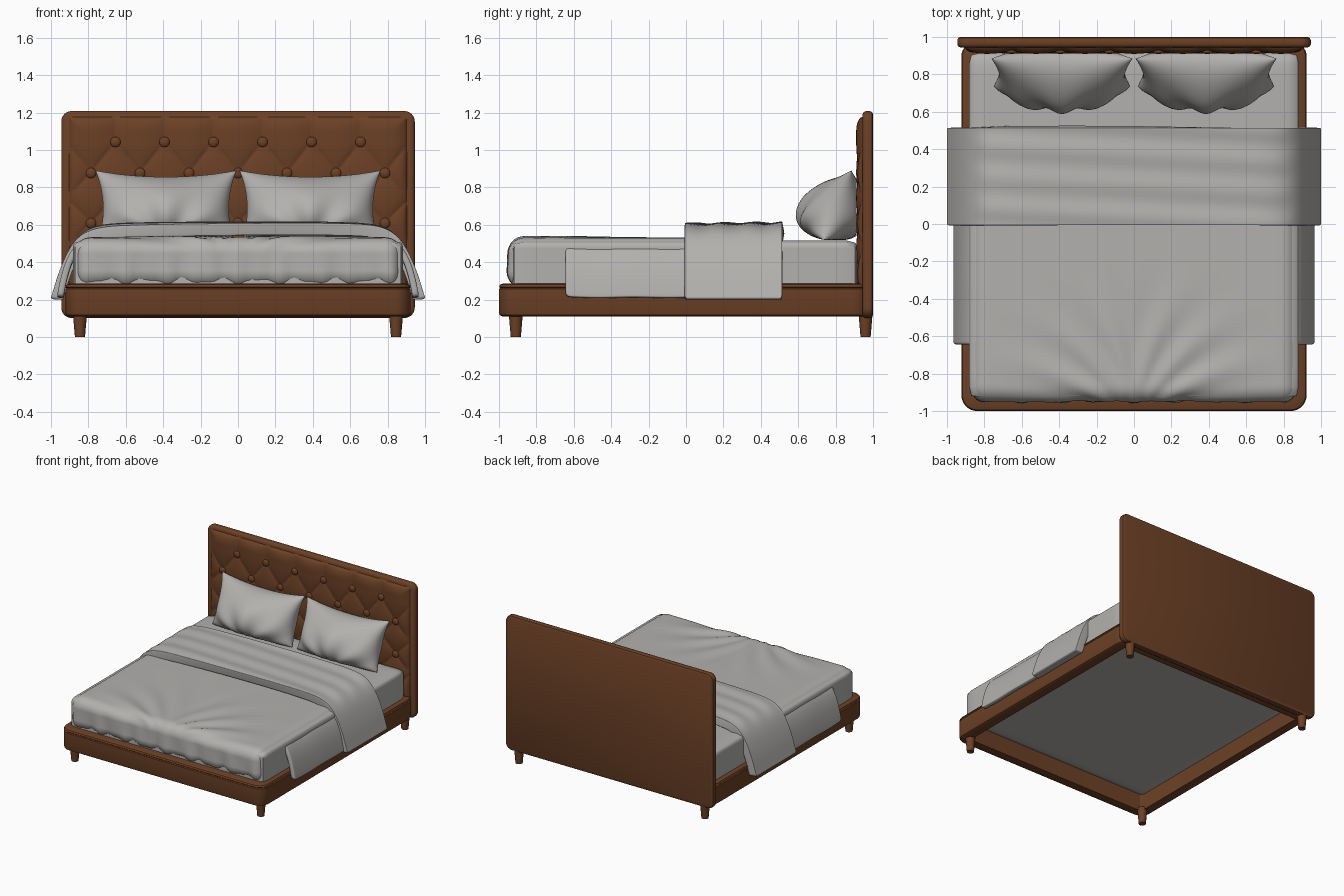
import bpy, bmesh, math
from math import sin, cos, pi, exp
from mathutils import Vector, Matrix

if "Cube" in bpy.data.objects:
    bpy.data.objects.remove(bpy.data.objects["Cube"])


def material(name, rgb):
    m = bpy.data.materials.new(name)
    m.use_nodes = True
    m.diffuse_color = (*rgb, 1)
    m.node_tree.nodes["Principled BSDF"].inputs["Base Color"].default_value = (*rgb, 1)
    return m


BROWN = material("brown leather", (0.15, 0.052, 0.019))
LINEN = material("grey linen", (0.45, 0.44, 0.425))


def finish(bm, name, mat, fix=True, angle=40):
    if fix:
        bmesh.ops.recalc_face_normals(bm, faces=bm.faces)
    me = bpy.data.meshes.new(name)
    bm.to_mesh(me)
    bm.free()
    ob = bpy.data.objects.new(name, me)
    bpy.context.collection.objects.link(ob)
    me.materials.append(mat)
    bpy.ops.object.select_all(action='DESELECT')
    ob.select_set(True)
    bpy.context.view_layer.objects.active = ob
    bpy.ops.object.shade_smooth_by_angle(angle=math.radians(angle))
    return ob


def grid(bm, nu, nv, f):
    """Quad sheet from f(u, v) with u and v in 0..1."""
    vs = [[bm.verts.new(f(i / nu, j / nv)) for j in range(nv + 1)] for i in range(nu + 1)]
    for i in range(nu):
        for j in range(nv):
            bm.faces.new((vs[i][j], vs[i + 1][j], vs[i + 1][j + 1], vs[i][j + 1]))


def rounded_loop(hx, hy, r, n=8):
    pts = []
    for k, (sx, sy) in enumerate([(1, 1), (-1, 1), (-1, -1), (1, -1)]):
        for s in range(n + 1):
            a = (k + s / n) * pi / 2
            pts.append((sx * (hx - r) + r * cos(a), sy * (hy - r) + r * sin(a)))
    return pts


def loft(bm, hx, hy, r, sections, place, ring):
    """Join rounded rectangles given as (inset, depth)."""
    loops = [[bm.verts.new(place(a, b, d)) for a, b in
              rounded_loop(hx - t, hy - t, max(r - t, 0.01))] for t, d in sections]
    n = len(loops[0])
    for i in range(len(loops) if ring else len(loops) - 1):
        p, q = loops[i], loops[(i + 1) % len(loops)]
        for k in range(n):
            bm.faces.new((p[k], p[(k + 1) % n], q[(k + 1) % n], q[k]))
    if not ring:
        bm.faces.new(loops[0])
        bm.faces.new(loops[-1])


def soft_box(name, lo, hi, r, cuts, ripple=None):
    """Dense box with rounded edges and optional cloth ripples."""
    bm = bmesh.new()
    bmesh.ops.create_cube(bm, size=2)
    bmesh.ops.subdivide_edges(bm, edges=bm.edges[:], cuts=cuts, use_grid_fill=True)
    c, h = (Vector(lo) + Vector(hi)) / 2, (Vector(hi) - Vector(lo)) / 2
    for v in bm.verts:
        p = Vector([v.co[i] * h[i] for i in range(3)])
        core = Vector([max(-h[i] + r, min(h[i] - r, p[i])) for i in range(3)])
        d = p - core
        n = d.normalized()
        v.co = c + core + n * r
        if ripple:
            v.co += n * ripple(v.co)
    return finish(bm, name, LINEN, angle=60)


def mirror_x(ob):
    ob.modifiers.new("mirror", 'MIRROR')


# Bed frame: hollow padded rail ring with a seam near the top
bm = bmesh.new()
rail = [(0.085, 0.11), (0.02, 0.11), (0.005, 0.117), (0, 0.13), (0, 0.256), (0.006, 0.262),
        (0, 0.268), (0.006, 0.28), (0.02, 0.286), (0.085, 0.286)]
loft(bm, 0.923, 0.99, 0.085, rail, lambda a, b, d: (a, b - 0.01, d), True)
finish(bm, "bed_frame", BROWN)

# Headboard shell
bm = bmesh.new()
shell = [(0.016, 1.0), (0.004, 0.994), (0, 0.983), (0, 0.96), (0.005, 0.95), (0.016, 0.944)]
loft(bm, 0.945, 0.553, 0.055, shell, lambda a, b, d: (a, d, b + 0.655), False)
finish(bm, "headboard_shell", BROWN)

# Tufted front panel: diamond padding creased between the buttons
PITCH, TOP, SECOND, DROP = 0.262, 1.043, 0.877, 0.134


def tuft(u, v):
    x, z = -0.905 + 1.81 * u, 0.13 + 1.05 * v
    r = (TOP - z) / (TOP - SECOND) if z > SECOND else 1 + (SECOND - z) / DROP
    r = max(r, 0)
    a, b = x / PITCH + 0.5 + r / 2, x / PITCH + 0.5 - r / 2
    puff = (abs(sin(pi * a) * sin(pi * b)) + 0.0001) ** 0.4
    e = min(0.905 - abs(x), 1.18 - z, 0.08) / 0.08
    edge = max(0, 1 - (1 - e) ** 2) ** 0.5
    return x, 0.948 - edge * (0.018 + 0.02 * puff), z


bm = bmesh.new()
grid(bm, 200, 110, tuft)
finish(bm, "tufted_panel", BROWN, fix=False, angle=60)

# Buttons
bm = bmesh.new()
for row in range(4):
    z = TOP if row == 0 else SECOND - (row - 1) * DROP
    n = 6 + row % 2
    for k in range(n):
        at = Matrix.Translation(((k - (n - 1) / 2) * PITCH, 0.922, z))
        bmesh.ops.create_uvsphere(bm, u_segments=16, v_segments=8, radius=0.028,
                                  matrix=at @ Matrix.Diagonal((1, 0.5, 1, 1)))
finish(bm, "headboard_buttons", BROWN)

# Tapered legs
bm = bmesh.new()
for x in (-0.845, 0.845):
    for y in (-0.91, 0.96):
        bmesh.ops.create_cone(bm, cap_ends=True, segments=20, radius1=0.027, radius2=0.038,
                              depth=0.13, matrix=Matrix.Translation((x, y, 0.065)))
finish(bm, "legs", BROWN)

# Mattress
soft_box("mattress", (-0.882, -0.93, 0.24), (0.882, 0.915, 0.517), 0.04, 30)


# Duvet body with creases fanning from the foot and gathers at the hem
def duvet_ripple(p):
    dist, ang = math.hypot(p.x, p.y + 1.05), math.atan2(abs(p.x), p.y + 1.05)
    fan = 0.008 * sin(16 * ang - 5 * dist) * exp(-((dist - 0.4) / 0.3) ** 2)
    hem = max(0, min(1, (0.5 - p.z) / 0.2))
    gather = 0.008 * hem * (sin(31 * p.x + 4 * p.z) + 0.6 * sin(53 * p.x + 2))
    return fan * (1 - hem) + gather * (p.y < -0.7)


soft_box("duvet", (-0.875, -0.95, 0.27), (0.875, 0.49, 0.533), 0.085, 60, duvet_ripple)


def drape(name, path, y0, y1, thick, ny, ripple):
    """Thick cloth strip following an (x, z) path."""
    n = len(path) - 1

    def f(u, v):
        i = round(u * n)
        x, z = path[i]
        y = y0 + (y1 - y0) * (0.5 - 0.5 * cos(pi * v))
        if i in (0, n) and abs(x) > 0.9:
            y = (y0 + y1) / 2 + (y - (y0 + y1) / 2) * 0.95
        return x, y, z + ripple(x, y)
    bm = bmesh.new()
    grid(bm, n, ny, f)
    ob = finish(bm, name, LINEN, fix=False, angle=80)
    s = ob.modifiers.new("thickness", 'SOLIDIFY')
    s.thickness, s.offset = thick, -1
    ob.modifiers.new("smooth", 'SUBSURF').levels = 2
    ob.modifiers["smooth"].render_levels = 2
    return ob


# Duvet sides hanging over the rails
wing = [(0.74, 0.515), (0.82, 0.514), (0.875, 0.49), (0.92, 0.41), (0.945, 0.33),
        (0.962, 0.25), (0.966, 0.222), (0.967, 0.212)]
mirror_x(drape("duvet_sides", wing, -0.645, 0.3, 0.035, 12, lambda x, y: 0.003 * sin(17 * y)))

# Folded throw across the bed
half = [(0.2, 0.612), (0.4, 0.61), (0.58, 0.607), (0.72, 0.6), (0.81, 0.575), (0.875, 0.52),
        (0.925, 0.43), (0.965, 0.33), (0.992, 0.235), (1.0, 0.215), (1.0, 0.2)]
fold = [(-x, z) for x, z in reversed(half)] + [(0, 0.612)] + half
drape("folded_throw", fold, -0.008, 0.515, 0.065, 22,
      lambda x, y: (0.005 * sin(38 * y + 2 * x) + 0.012 * (y - 0.25)) * (abs(x) < 0.85))

# Pillows leaning on the headboard
bm = bmesh.new()
for side in (1, -1):
    def pillow(s, t, side=side):
        u, v = sin((s - 0.5) * pi), sin((t - 0.5) * pi)
        w = 0.37 * u * (1 - 0.09 * (1 - v * v)) * (1 + 0.02 * v)
        h = 0.2 * v * (1 - 0.2 * (1 - u * u) * (v > 0))
        body = (max(0, (1 - u * u) * (1 - v * v))) ** 0.5
        crease = 0.014 * sin(9 * math.atan2(v + 1.2, u)) * body * (1 - 0.5 * v)
        d = side * (0.19 * body * (1 - 0.25 * v) + crease)
        tilt = 0.38
        y = 0.81 + h * sin(tilt) - d * cos(tilt)
        z = 0.705 + h * cos(tilt) + d * sin(tilt) * 0.5
        return 0.385 + w, min(y, 0.912), max(z, 0.52)
    grid(bm, 44, 32, pillow)
bmesh.ops.remove_doubles(bm, verts=bm.verts, dist=0.0005)
mirror_x(finish(bm, "pillows", LINEN, angle=70))
